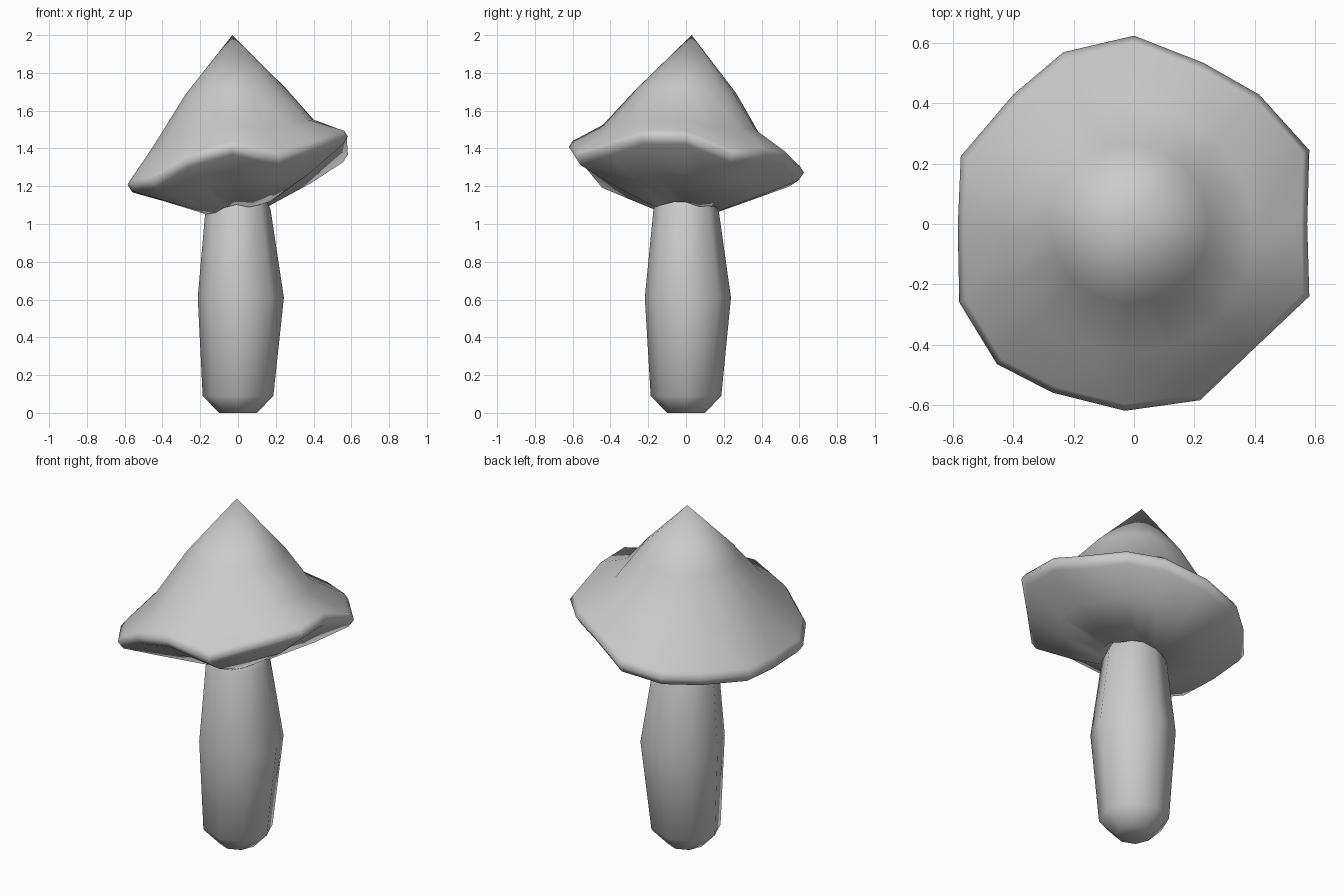
import bpy, bmesh, math

if "Cube" in bpy.data.objects:
    bpy.data.objects.remove(bpy.data.objects["Cube"])

# Wavy cap edge, anticlockwise from the right side: x, y, z
RIM = [(.575, 0, 1.455), (.582, .245, 1.36), (.415, .43, 1.37), (.23, .535, 1.35),
       (0, .625, 1.265), (-.235, .57, 1.23), (-.40, .43, 1.215), (-.575, .225, 1.21),
       (-.585, -.01, 1.20), (-.58, -.26, 1.205), (-.455, -.465, 1.225), (-.27, -.56, 1.335),
       (-.03, -.62, 1.40), (.22, -.585, 1.345), (.40, -.412, 1.40), (.582, -.24, 1.455)]
MEAN = 1.31


def loft(name, rings, tip=None):
    """Skin a stack of equal rings, with an optional point on the first one."""
    bm = bmesh.new()
    loops = [[bm.verts.new(p) for p in ring] for ring in rings]
    n = len(loops[0])
    for a, b in zip(loops, loops[1:]):
        for i in range(n):
            j = (i + 1) % n
            bm.faces.new((a[i], a[j], b[j], b[i]))
    if tip:
        t = bm.verts.new(tip)
        for i in range(n):
            bm.faces.new((t, loops[0][i], loops[0][(i + 1) % n]))
    else:
        bm.faces.new(loops[0])
    bm.faces.new(loops[-1])
    bmesh.ops.recalc_face_normals(bm, faces=bm.faces)
    for f in bm.faces:
        f.smooth = True
    mesh = bpy.data.meshes.new(name)
    bm.to_mesh(mesh)
    bm.free()
    obj = bpy.data.objects.new(name, mesh)
    bpy.context.collection.objects.link(obj)
    return obj


def round_ring(r, z, wave, cx=0, cy=0):
    """Round ring following a share of the rim's wave."""
    out = []
    for x, y, h in RIM:
        a = math.atan2(y, x)
        out.append((cx + r * math.cos(a), cy + r * math.sin(a), z + wave * (h - MEAN)))
    return out


def rim_ring(scale, dz):
    return [(x * scale, y * scale, z + dz) for x, y, z in RIM]


# Cap: pointed crown, flared brim, rounded lip and underside
under = [(x * .66, y * .66, 1.185 + .6 * (z - MEAN)) for x, y, z in RIM]
loft("mushroom_cap", [
    round_ring(.265, 1.70, .15, -.015, 0),
    round_ring(.42, 1.48, .5, -.02, -.02),
    rim_ring(.965, .04),
    rim_ring(1, .008),
    rim_ring(.955, -.033),
    under,
    round_ring(.172, 1.08, .25),
    round_ring(.12, 1.14, .2),
], tip=(-.03, .03, 2))

# Stem: eight-sided, slightly swollen in the middle
profile = [(.10, 0, 0, 0), (.187, .09, 0, 0), (.228, .61, .015, .01),
           (.172, 1.08, 0, 0), (.13, 1.16, 0, 0)]
loft("mushroom_stem", [
    [(cx + r * math.cos(i * math.pi / 4), cy + r * math.sin(i * math.pi / 4), z) for i in range(8)]
    for r, z, cx, cy in profile])
